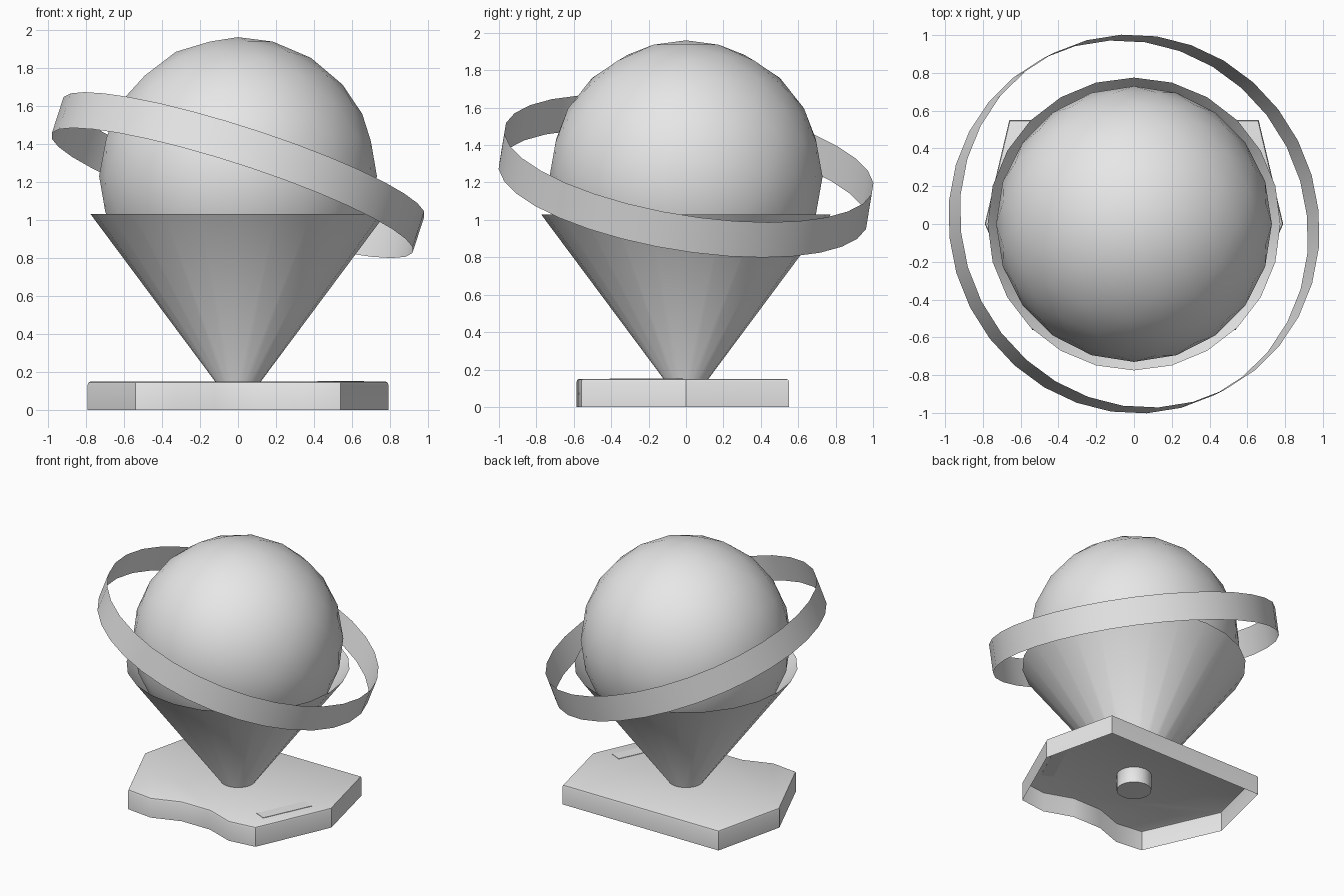
import bpy
import bmesh
import math
from mathutils import Vector, Matrix

cube = bpy.data.objects.get("Cube")
if cube:
    bpy.data.objects.remove(cube, do_unlink=True)

# One pale grey for everything
grey = bpy.data.materials.new("pale_grey")
grey.use_nodes = True
grey.diffuse_color = (0.8, 0.8, 0.8, 1)
grey.node_tree.nodes["Principled BSDF"].inputs["Base Color"].default_value = (0.8, 0.8, 0.8, 1)


def finish(name, bm, smooth_angle=None):
    """Turn a bmesh into a named object, smooth below the given angle."""
    mesh = bpy.data.meshes.new(name)
    bm.to_mesh(mesh)
    bm.free()
    mesh.materials.append(grey)
    obj = bpy.data.objects.new(name, mesh)
    bpy.context.collection.objects.link(obj)
    if smooth_angle:
        bpy.ops.object.select_all(action='DESELECT')
        obj.select_set(True)
        bpy.context.view_layer.objects.active = obj
        bpy.ops.object.shade_smooth_by_angle(angle=math.radians(smooth_angle))
    return obj


def lathe(name, profile, sides, smooth_angle):
    """Revolve (radius, height) points around z as an open surface."""
    bm = bmesh.new()
    verts = [bm.verts.new((r, 0, z)) for r, z in profile]
    edges = [bm.edges.new(pair) for pair in zip(verts, verts[1:])]
    bmesh.ops.spin(bm, geom=verts + edges, cent=(0, 0, 0), axis=(0, 0, 1),
                   angle=math.tau, steps=sides)
    bmesh.ops.remove_doubles(bm, verts=bm.verts, dist=0.0005)
    bmesh.ops.recalc_face_normals(bm, faces=bm.faces)
    return finish(name, bm, smooth_angle)


# Globe
bm = bmesh.new()
bmesh.ops.create_icosphere(bm, subdivisions=3, radius=0.73)
globe = finish("globe", bm, 40)
globe.location.z = 1.23

# Open cone holder with a peg that passes through the base
lathe("cone_holder", [(0, 0.03), (0.12, 0.03), (0.12, 0.15), (0.775, 1.03)], 24, 50)

# Tilted orbit band
ring = lathe("orbit_ring", [(1.0, -0.1), (1.0, 0.1)], 32, 40)
ring.rotation_euler = Vector((0.305, 0.155, 0.94)).to_track_quat('Z', 'Y').to_euler()
ring.location.z = 1.235

# Hollow base, mirrored outline with a shallow notch in the front
half = [(0.12, -0.51), (0.33, -0.585), (0.54, -0.56), (0.79, 0), (0.66, 0.55)]
outline = half + [(-x, y) for x, y in reversed(half)]
bm = bmesh.new()
top = bm.faces.new([bm.verts.new((x, y, 0.15)) for x, y in outline])
rim = list(top.edges)
walls = bmesh.ops.extrude_edge_only(bm, edges=rim)["geom"]
low = [v for v in walls if isinstance(v, bmesh.types.BMVert)]
bmesh.ops.translate(bm, verts=low, vec=(0, 0, -0.15))
bmesh.ops.recalc_face_normals(bm, faces=bm.faces)
if top.normal.z < 0:
    bmesh.ops.reverse_faces(bm, faces=bm.faces)
bmesh.ops.bevel(bm, geom=rim, offset=0.015, segments=2, profile=0.5, affect='EDGES')
finish("base", bm, 30)

# Thin plate beside the front left edge of the base
bm = bmesh.new()
bmesh.ops.create_cube(bm, size=1, matrix=Matrix.Diagonal((0.39, 0.09, 0.004, 1)))
plate = finish("base_plate", bm)
plate.location = (0.54, -0.213, 0.151)
plate.rotation_euler.z = math.radians(65)
